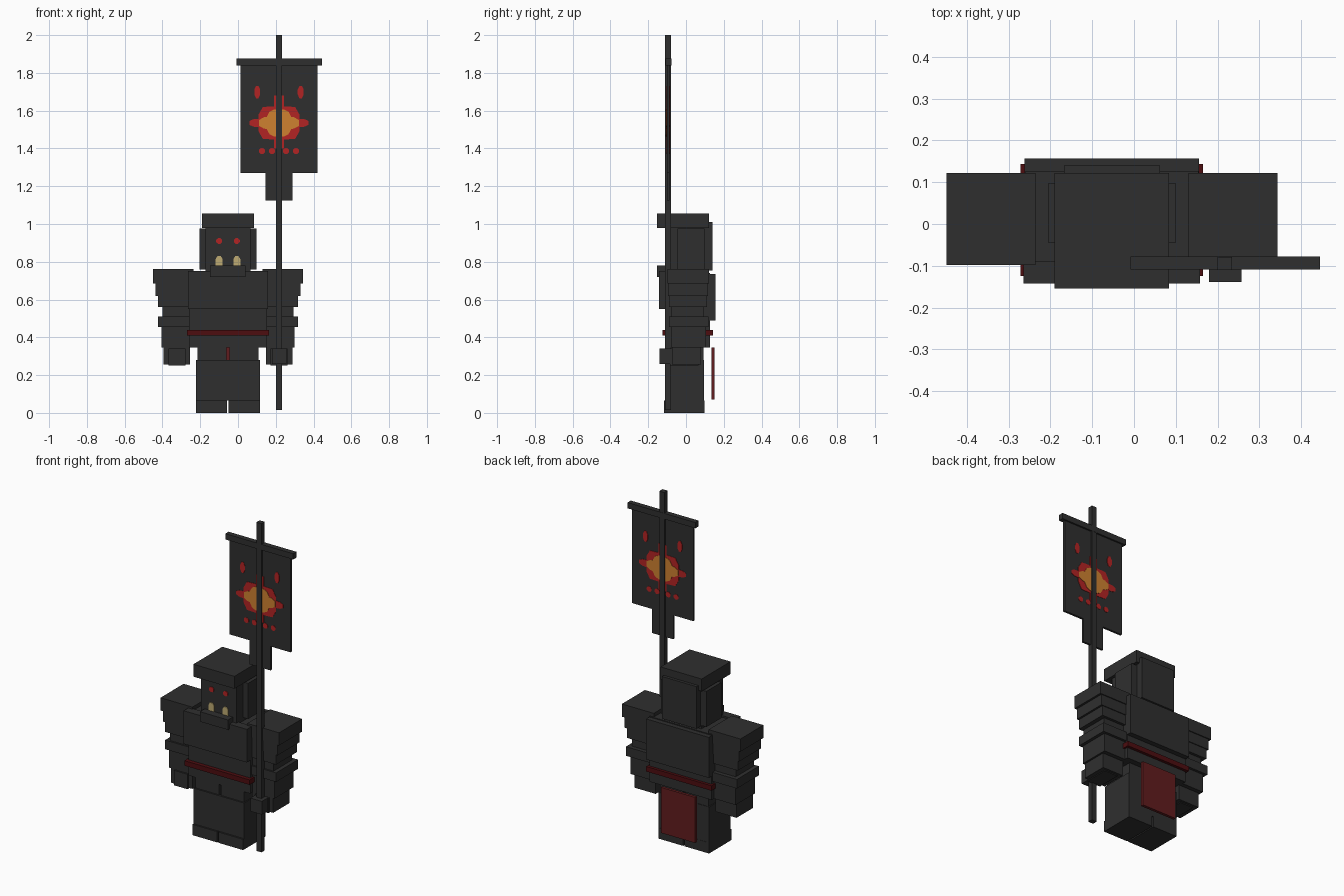
import bpy
import bmesh
import math

old = bpy.data.objects.get("Cube")
if old:
    bpy.data.objects.remove(old, do_unlink=True)

CX = -0.053   # symmetry plane of the figure
PX = 0.217    # centre of the pole and banner


def material(name, rgb):
    m = bpy.data.materials.new(name)
    m.use_nodes = True
    m.diffuse_color = (*rgb, 1)
    m.node_tree.nodes["Principled BSDF"].inputs["Base Color"].default_value = (*rgb, 1)
    return m


dark = material("charcoal", (0.028, 0.028, 0.028))
belt_red = material("deep red", (0.075, 0.004, 0.005))
cape_red = material("cape red", (0.12, 0.012, 0.013))
bright_red = material("bright red", (0.45, 0.017, 0.017))
orange = material("orange", (0.62, 0.22, 0.03))
bone = material("bone", (0.52, 0.41, 0.17))


def prism(name, pts, y0, y1, mat):
    """Extrude an x-z outline from y0 to y1."""
    bm = bmesh.new()
    face = bm.faces.new([bm.verts.new((x, y0, z)) for x, z in pts])
    ext = bmesh.ops.extrude_face_region(bm, geom=[face])
    verts = [g for g in ext["geom"] if isinstance(g, bmesh.types.BMVert)]
    bmesh.ops.translate(bm, verts=verts, vec=(0, y1 - y0, 0))
    bmesh.ops.recalc_face_normals(bm, faces=bm.faces)
    me = bpy.data.meshes.new(name)
    bm.to_mesh(me)
    bm.free()
    me.materials.append(mat)
    ob = bpy.data.objects.new(name, me)
    bpy.context.collection.objects.link(ob)
    return ob


def box(name, x, y, z, mat=dark):
    return prism(name, [(x[0], z[0]), (x[1], z[0]), (x[1], z[1]), (x[0], z[1])], y[0], y[1], mat)


def centred(name, half, y, z, mat=dark):
    return box(name, (CX - half, CX + half), y, z, mat)


def pair(name, inner, outer, y, z, mat=dark):
    """Matching boxes on both sides, distances measured from the symmetry plane."""
    box("left_" + name, (CX + inner, CX + outer), y, z, mat)
    box("right_" + name, (CX - outer, CX - inner), y, z, mat)


def oval(name, x, z, rx, rz, y, mat):
    pts = [(x + rx * math.cos(a), z + rz * math.sin(a))
           for a in (math.tau * (i + 0.5) / 8 for i in range(8))]
    return prism(name, pts, y[0], y[1], mat)


# Legs and feet
pair("leg", 0.007, 0.162, (-0.098, 0.093), (0.06, 0.345))
pair("foot", 0.004, 0.169, (-0.117, 0.097), (0, 0.065))
centred("leg_front_plate", 0.169, (-0.107, -0.09), (0.065, 0.28))
centred("leg_back_plate", 0.169, (0.08, 0.096), (0.065, 0.28))
pair("leg_side_plate", 0.155, 0.169, (-0.107, 0.096), (0.065, 0.28))

# Torso, belt and back cloth
centred("torso", 0.207, (-0.102, 0.127), (0.345, 0.74))
centred("chest_plate", 0.211, (-0.142, -0.09), (0.55, 0.75))
centred("back_plate", 0.209, (0.12, 0.157), (0.49, 0.735))
centred("belt", 0.218, (-0.125, 0.144), (0.41, 0.44), belt_red)
centred("back_cloth", 0.115, (0.135, 0.152), (0.07, 0.345), cape_red)

# Head with overhanging cap, cheek guards, neck guard and jaw
centred("head", 0.119, (-0.108, 0.1), (0.72, 0.99))
centred("cap", 0.137, (-0.154, 0.122), (0.98, 1.055))
pair("cheek_guard", 0.115, 0.152, (-0.045, 0.098), (0.76, 0.975))
centred("neck_guard", 0.115, (0.095, 0.14), (0.755, 1.01))
centred("jaw", 0.094, (-0.154, -0.1), (0.72, 0.78))
for side, s in (("left", 1), ("right", -1)):
    oval(side + "_eye", CX + s * 0.047, 0.91, 0.017, 0.016, (-0.112, -0.106), bright_red)
    x = CX + s * 0.047
    prism(side + "_tusk", [(x - 0.018, 0.775), (x + 0.018, 0.775), (x + 0.018, 0.815),
                           (x + 0.009, 0.83), (x - 0.009, 0.83), (x - 0.018, 0.815)],
          (-0.112), (-0.106), bone)

# Layered shoulder and arm armour: inner, outer, back y, front y, bottom, top
layers = [
    (0.183, 0.396, 0.122, -0.098, 0.685, 0.762),
    (0.195, 0.383, 0.116, -0.094, 0.62, 0.685),
    (0.200, 0.371, 0.111, -0.091, 0.56, 0.62),
    (0.200, 0.346, 0.095, -0.080, 0.51, 0.56),
    (0.200, 0.371, 0.120, -0.090, 0.455, 0.51),
    (0.200, 0.352, 0.105, -0.080, 0.345, 0.455),
]
for i, (a, b, back, front, z0, z1) in enumerate(layers):
    pair("arm_layer_%d" % (i + 1), a, b, (front, back), (z0, z1))
pair("hand", 0.200, 0.341, (-0.075, 0.08), (0.255, 0.35))
pair("knuckles", 0.225, 0.315, (-0.085, 0.065), (0.25, 0.34))
box("gripping_fist", (0.18, 0.257), (-0.139, -0.07), (0.26, 0.34))

# Pole, crossbar and banner
box("pole", (PX - 0.017, PX + 0.017), (-0.11, -0.079), (0.015, 2.0))
box("crossbar", (-0.008, 0.445), (-0.109, -0.078), (1.84, 1.875))
t, w, h = 0.071, 0.204, 1.27
prism("banner", [(PX - w, 1.84), (PX - w, h), (PX - t, h), (PX - t, 1.125),
                 (PX + t, 1.125), (PX + t, h), (PX + w, h), (PX + w, 1.84)],
      -0.101, -0.088, dark)


# Banner emblem, showing on both faces of the cloth
def emblem(name, quarter, y, mat):
    """Outline mirrored from one quarter, running from the tip to the top."""
    top = quarter + [(-x, z) for x, z in reversed(quarter)]
    pts = top + [(-x, -z) for x, z in top]
    prism(name, [(PX + x, 1.535 + z) for x, z in pts], y[0], y[1], mat)


RED_Y, ORANGE_Y = (-0.103, -0.086), (-0.105, -0.084)
emblem("emblem_outer", [(0.157, 0.010), (0.135, 0.020), (0.108, 0.022), (0.108, 0.045),
                        (0.085, 0.085), (0.035, 0.087)], RED_Y, bright_red)
emblem("emblem_core", [(0.105, 0.016), (0.080, 0.030), (0.065, 0.032), (0.050, 0.060),
                       (0.025, 0.072)], ORANGE_Y, orange)
box("emblem_upper_stripe", (PX - 0.026, PX + 0.026), RED_Y, (1.61, 1.68), bright_red)
box("emblem_lower_stripe", (PX - 0.026, PX + 0.026), RED_Y, (1.40, 1.46), bright_red)
for s in (-1, 1):
    oval("emblem_upper_mark", PX + s * 0.115, 1.698, 0.017, 0.035, RED_Y, bright_red)
    for d in (0.037, 0.09):
        oval("emblem_dot", PX + s * d, 1.386, 0.017, 0.017, RED_Y, bright_red)
